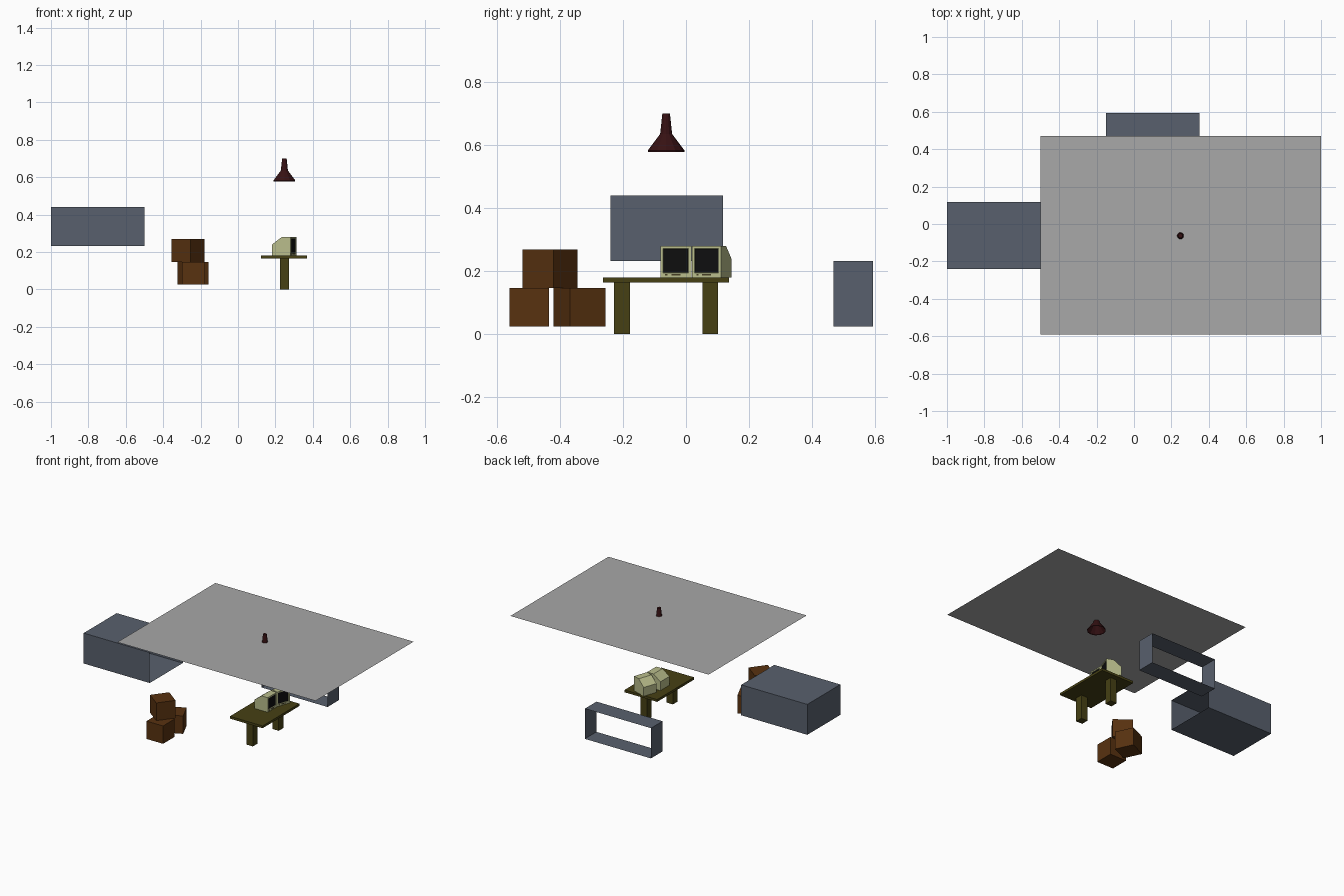
import bpy, bmesh, math
from mathutils import Matrix, Vector

if "Cube" in bpy.data.objects:
    bpy.data.objects.remove(bpy.data.objects["Cube"])


def material(name, r, g, b):
    """Flat material from 0-255 display values, stored as linear."""
    def lin(c):
        c /= 255
        return c / 12.92 if c < 0.04045 else ((c + 0.055) / 1.055) ** 2.4
    m = bpy.data.materials.new(name)
    m.diffuse_color = (lin(r), lin(g), lin(b), 1)
    m.use_nodes = True
    m.node_tree.nodes["Principled BSDF"].inputs["Base Color"].default_value = m.diffuse_color
    return m


GREY = material("ceiling_grey", 168, 168, 168)
BLUE = material("slate_blue", 88, 96, 109)
WOOD = material("olive_wood", 70, 64, 20)
CARD = material("cardboard_brown", 88, 50, 16)
CREAM = material("casing_cream", 186, 190, 140)
BLACK = material("screen_black", 14, 14, 15)
SLOT = material("slot_dark", 70, 62, 36)
LAMP = material("lamp_maroon", 54, 17, 19)


def finish(name, bm, mats, matrix=None):
    if matrix is not None:
        bm.transform(matrix)
    me = bpy.data.meshes.new(name)
    bm.to_mesh(me)
    bm.free()
    for m in mats:
        me.materials.append(m)
    ob = bpy.data.objects.new(name, me)
    bpy.context.collection.objects.link(ob)
    return ob


def add_box(bm, lo, hi, index=0):
    """Axis-aligned box between two corners; returns its faces."""
    lo, hi = Vector(lo), Vector(hi)
    mat = Matrix.Translation((lo + hi) / 2) @ Matrix.Diagonal((*(hi - lo), 1))
    verts = bmesh.ops.create_cube(bm, size=1, matrix=mat)["verts"]
    faces = list({f for v in verts for f in v.link_faces})
    for f in faces:
        f.material_index = index
    return faces


def box(name, lo, hi, mat, matrix=None, open_dirs=()):
    """Box object, leaving out the faces that point along open_dirs."""
    bm = bmesh.new()
    faces = add_box(bm, lo, hi)
    bm.normal_update()
    gone = [f for f in faces if any(f.normal.dot(Vector(d)) > 0.9 for d in open_dirs)]
    bmesh.ops.delete(bm, geom=gone, context="FACES")
    return finish(name, bm, [mat], matrix)


# Ceiling sheet
bm = bmesh.new()
bmesh.ops.create_grid(bm, x_segments=1, y_segments=1, size=0.5,
                      matrix=Matrix.Translation((0.25, -0.06, 0.645)) @ Matrix.Diagonal((1.5, 1.06, 1, 1)))
finish("ceiling", bm, [GREY])

# Side alcove opens toward the room, back passage is open at both ends
box("side_alcove", (-1, -0.24, 0.232), (-0.5, 0.117, 0.44), BLUE, open_dirs=[(1, 0, 0)])
box("back_passage", (-0.15, 0.468, 0.025), (0.35, 0.593, 0.232), BLUE,
    open_dirs=[(0, 1, 0), (0, -1, 0)])

# Table
box("table_top", (0.123, -0.263, 0.164), (0.37, 0.136, 0.18), WOOD)
for side, y in (("front", -0.203), ("back", 0.077)):
    box(side + "_table_leg", (0.224, y - 0.025, 0), (0.272, y + 0.025, 0.165), WOOD)

# Cardboard boxes: two below, one turned on top
for name, x, y, z, turn in (("front_carton", -0.238, -0.497, 0.025, 0),
                            ("back_carton", -0.24, -0.338, 0.025, 25),
                            ("top_carton", -0.267, -0.432, 0.146, -37)):
    h = 0.0625
    box(name, (-h, -h, 0), (h, h, 0.122), CARD,
        Matrix.Translation((x, y, z)) @ Matrix.Rotation(math.radians(turn), 4, "Z"))


def monitor(name, matrix):
    """Casing with sloping back; front centre at the local origin, facing +x."""
    bm = bmesh.new()
    w = 0.049
    profile = [(0, 0), (0, 0.1), (-0.048, 0.1), (-0.1, 0.06), (-0.1, 0)]
    side = bm.faces.new([bm.verts.new((x, -w, z)) for x, z in profile])
    ext = bmesh.ops.extrude_face_region(bm, geom=[side], use_keep_orig=True)["geom"]
    bmesh.ops.translate(bm, vec=(0, 2 * w, 0),
                        verts=[g for g in ext if isinstance(g, bmesh.types.BMVert)])
    bmesh.ops.recalc_face_normals(bm, faces=bm.faces)
    front = max(bm.faces, key=lambda f: f.calc_center_median().x)
    # screen recess
    bmesh.ops.inset_region(bm, faces=[front], thickness=0.012, depth=0)
    for v in front.verts:
        if v.co.z < 0.05:
            v.co.z += 0.006
    bmesh.ops.inset_region(bm, faces=[front], thickness=0.002, depth=-0.004)
    front.material_index = 1
    # button and disc slot
    add_box(bm, (-0.001, -0.034, 0.006), (0.001, -0.027, 0.011), 2)
    add_box(bm, (-0.001, -0.014, 0.006), (0.001, 0.015, 0.011), 2)
    finish(name, bm, [CREAM, BLACK, SLOT], matrix)


monitor("front_monitor", Matrix.Translation((0.282, -0.032, 0.18)))
monitor("back_monitor", Matrix.Translation((0.298, 0.065, 0.18)) @ Matrix.Rotation(math.radians(-19), 4, "Z"))

# Hanging lamp: open shade with a short rim, narrow neck through the ceiling
bm = bmesh.new()
rings, sides = [(0.058, 0.578), (0.058, 0.583), (0.019, 0.635), (0.012, 0.7)], 12
loops = [[bm.verts.new((0.248 + r * math.cos(2 * math.pi * i / sides),
                        -0.063 + r * math.sin(2 * math.pi * i / sides), z))
          for i in range(sides)] for r, z in rings]
for a, b in zip(loops, loops[1:]):
    for i in range(sides):
        j = (i + 1) % sides
        bm.faces.new((a[i], a[j], b[j], b[i]))
bm.faces.new(loops[-1])
finish("hanging_lamp", bm, [LAMP])
